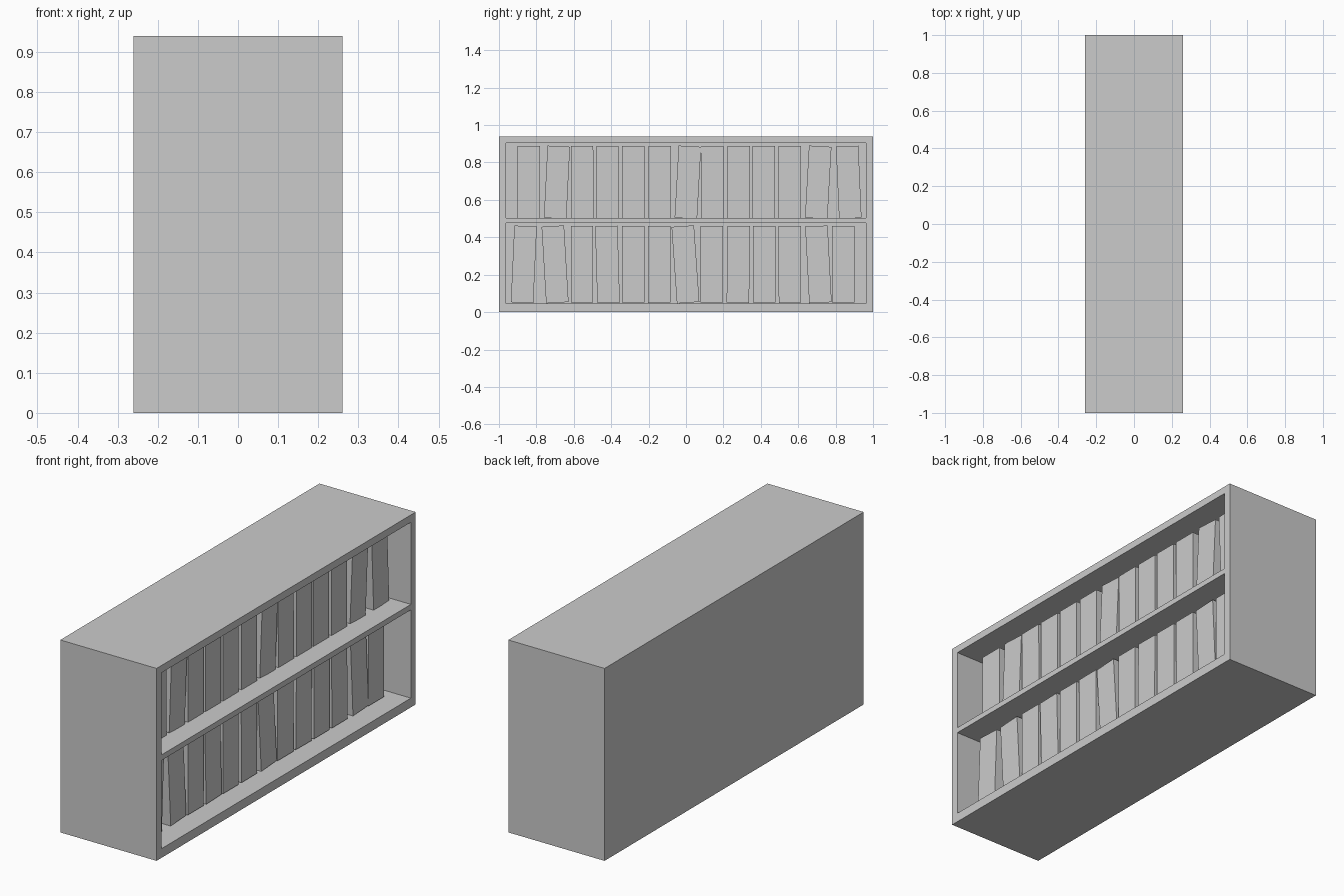
import bpy, bmesh, math
from mathutils import Matrix

if "Cube" in bpy.data.objects:
    bpy.data.objects.remove(bpy.data.objects["Cube"])

grey = bpy.data.materials.new("plain grey")
grey.diffuse_color = (0.6, 0.6, 0.6, 1)
grey.use_nodes = True
grey.node_tree.nodes["Principled BSDF"].inputs["Base Color"].default_value = grey.diffuse_color

HX, HY, H = 0.26, 1.0, 0.94          # half depth, half length, height
END_Y, BACK = 0.963, -0.23           # inner end walls, inner face of back panel
LOWER, UPPER = (0.045, 0.476), (0.503, 0.904)   # bay floors and ceilings


def finish(name, bm):
    mesh = bpy.data.meshes.new(name)
    bm.to_mesh(mesh)
    bm.free()
    mesh.materials.append(grey)
    obj = bpy.data.objects.new(name, mesh)
    bpy.context.collection.objects.link(obj)
    return obj


def box(name, x, y, z):
    bm = bmesh.new()
    size = [b - a for a, b in (x, y, z)]
    mid = [(a + b) / 2 for a, b in (x, y, z)]
    bmesh.ops.create_cube(bm, size=1, matrix=Matrix.Translation(mid) @ Matrix.Diagonal((*size, 1)))
    return finish(name, bm)


# Bookcase body: one block with two open bays cut in its +x side
case = box("bookcase", (-HX, HX), (-HY, HY), (0, H))
for label, bay in (("lower", LOWER), ("upper", UPPER)):
    cutter = box(label + "_bay_cutter", (BACK, HX + 0.1), (-END_Y, END_Y), bay)
    cutter.hide_render = True
    cutter.hide_set(True)
    cut = case.modifiers.new(label + "_bay", 'BOOLEAN')
    cut.operation = 'DIFFERENCE'
    cut.solver = 'EXACT'
    cut.object = cutter


# Books: upright blocks, some leaning (positive lean tips the top toward +y)
def book(name, y, lean, z0, z1):
    bm = bmesh.new()
    x0, x1 = -0.21, 0.16
    a = -math.radians(lean)
    m = (Matrix.Translation(((x0 + x1) / 2, y, (z0 + z1) / 2)) @ Matrix.Rotation(a, 4, 'X')
         @ Matrix.Diagonal((x1 - x0, 0.12, z1 - z0, 1)))
    bmesh.ops.create_cube(bm, size=1, matrix=m)
    finish(name, bm)


# (centre y, lean in degrees)
upper_row = [(-0.84, 0), (-0.69, 2.9), (-0.555, -0.3), (-0.42, 0.3), (-0.283, 0), (-0.14, 0),
             (0.01, 3.2), (0.142, -0.3), (0.283, 0), (0.415, 0.2), (0.554, 0),
             (0.707, 3.2), (0.87, -2.5)]
lower_row = [(-0.867, 2.6), (-0.70, -3.4), (-0.556, 0), (-0.42, -1.7), (-0.283, 0), (-0.143, -0.3),
             (-0.003, -4), (0.138, 0), (0.28, 0.8), (0.418, 0), (0.555, -0.3),
             (0.708, -3), (0.84, 0)]
for label, row, z0, z1 in (("upper", upper_row, 0.503, 0.887), ("lower", lower_row, 0.05, 0.46)):
    for i, (y, lean) in enumerate(row, 1):
        book(f"{label}_book_{i}", y, lean, z0, z1)
